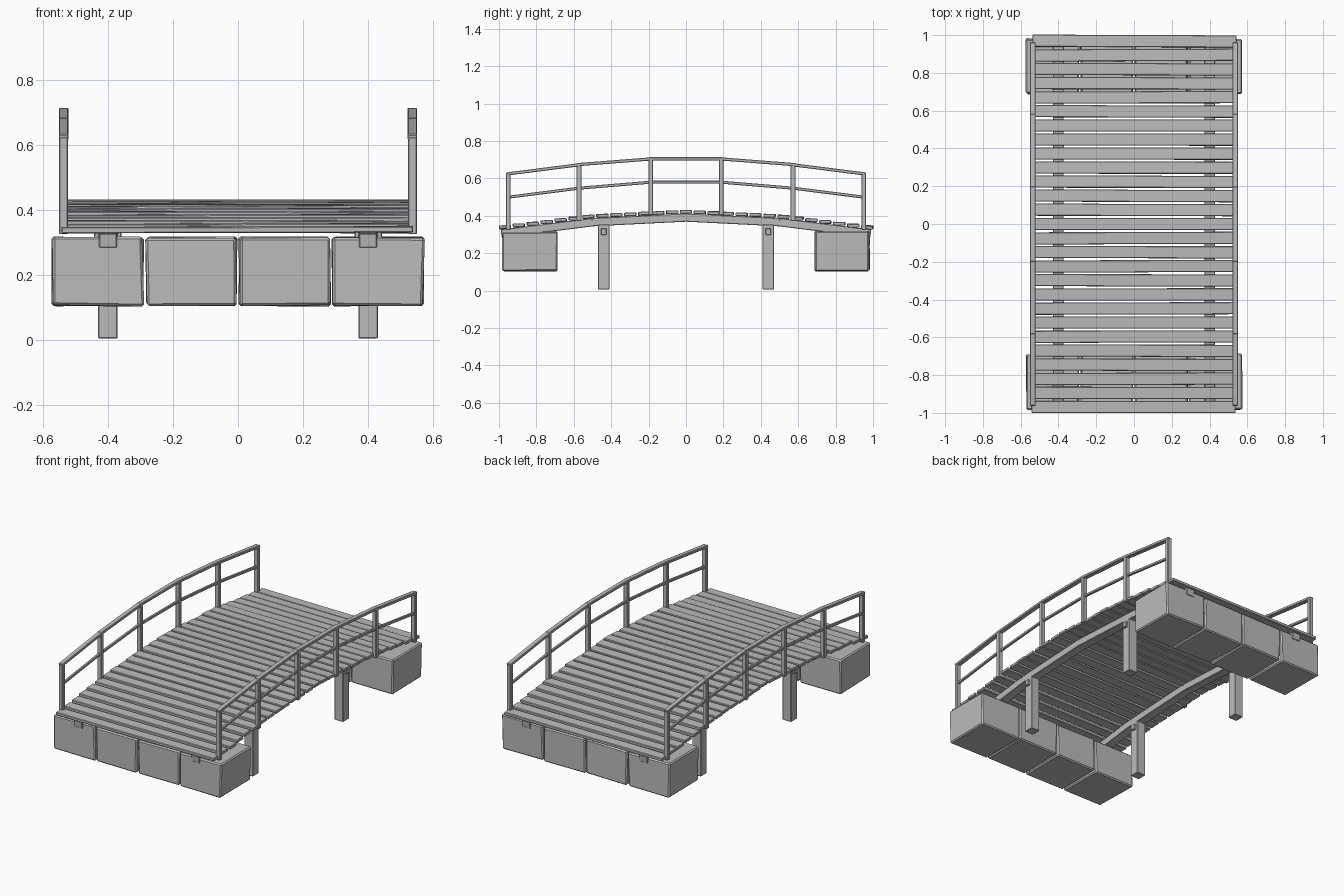
import bpy, math, random
from mathutils import Vector

random.seed(4)
cube = bpy.data.objects.get("Cube")
if cube:
    bpy.data.objects.remove(cube, do_unlink=True)

grey = bpy.data.materials.new("plain_grey")
grey.use_nodes = True
colour = (0.5, 0.5, 0.5, 1)
grey.diffuse_color = colour
grey.node_tree.nodes["Principled BSDF"].inputs["Base Color"].default_value = colour


def box(name, centre, size, rot=(0, 0, 0), bevel=0.003):
    """Box with softly chamfered edges."""
    bpy.ops.mesh.primitive_cube_add(size=1, location=centre, rotation=rot)
    ob = bpy.context.object
    ob.name = name
    ob.scale = size
    bpy.ops.object.transform_apply(location=False, rotation=False, scale=True)
    ob.data.materials.append(grey)
    mod = ob.modifiers.new("chamfer", "BEVEL")
    mod.width = bevel
    mod.segments = 1
    return ob


def bar(name, x, start, end, width, height):
    """Straight timber between two (y, z) points."""
    a, b = Vector((x, *start)), Vector((x, *end))
    d = b - a
    return box(name, (a + b) / 2, (width, d.length + 0.006, height),
               (math.atan2(d.z, d.y), 0, 0))


def beam_top(y):
    """Height of the beam's upper side along the arch."""
    y = abs(y)
    if y < 0.5:
        return 0.413 - 0.05 * y
    return 0.388 - 0.125 * (y - 0.5)


# Deck planks, each a little uneven
pitch = 0.0745
for i in range(-13, 14):
    y = i * pitch
    slope = -0.035 * (i > 0) + 0.035 * (i < 0)
    box("deck_plank", (random.uniform(-0.004, 0.004), y, beam_top(y) + 0.01),
        (1.08, 0.064, 0.019),
        (slope, random.uniform(-0.003, 0.003), random.uniform(-0.004, 0.004)))

# Arched beams, legs and pegs
for x in (-0.4, 0.4):
    stations = (-0.985, -0.5, 0, 0.5, 0.985)
    for y0, y1 in zip(stations, stations[1:]):
        bar("arch_beam", x, (y0, beam_top(y0) - 0.022),
            (y1, beam_top(y1) - 0.022), 0.056, 0.044)
    for y in (-0.44, 0.44):
        box("support_leg", (x, y, 0.18), (0.06, 0.06, 0.35))
        box("leg_peg", (x, y, 0.316), (0.085, 0.03, 0.035))

# Stone footings, with slightly irregular corners
for end in (-1, 1):
    for i in range(4):
        x = (i - 1.5) * 0.2875
        stone = box("footing_stone", (x, end * 0.835, 0.211),
                    (0.281, 0.293, 0.21), bevel=0.007)
        for v in stone.data.vertices:
            v.co.x += random.uniform(-0.005, 0.003) * (1 if v.co.x > 0 else -1)
            v.co.y += random.uniform(-0.004, 0.003) * (1 if v.co.y > 0 else -1)
            v.co.z += random.uniform(-0.003, 0.003)

# Railings: (y, post foot, mid rail, post top)
half = [(0.95, 0.325, 0.5, 0.624), (0.572, 0.372, 0.548, 0.674),
        (0.188, 0.403, 0.58, 0.705)]
posts = [(-y, a, b, c) for y, a, b, c in half] + half[::-1]
for x in (-0.536, 0.536):
    for y, foot, mid, top in posts:
        box("rail_post", (x, y, (foot + top) / 2), (0.028, 0.025, top - foot))
    for p, q in zip(posts, posts[1:]):
        bar("mid_rail", x, (p[0], p[2]), (q[0], q[2]), 0.016, 0.016)
        bar("hand_rail", x, (p[0] - 0.008, p[3]), (q[0] + 0.008, q[3]), 0.03, 0.017)
